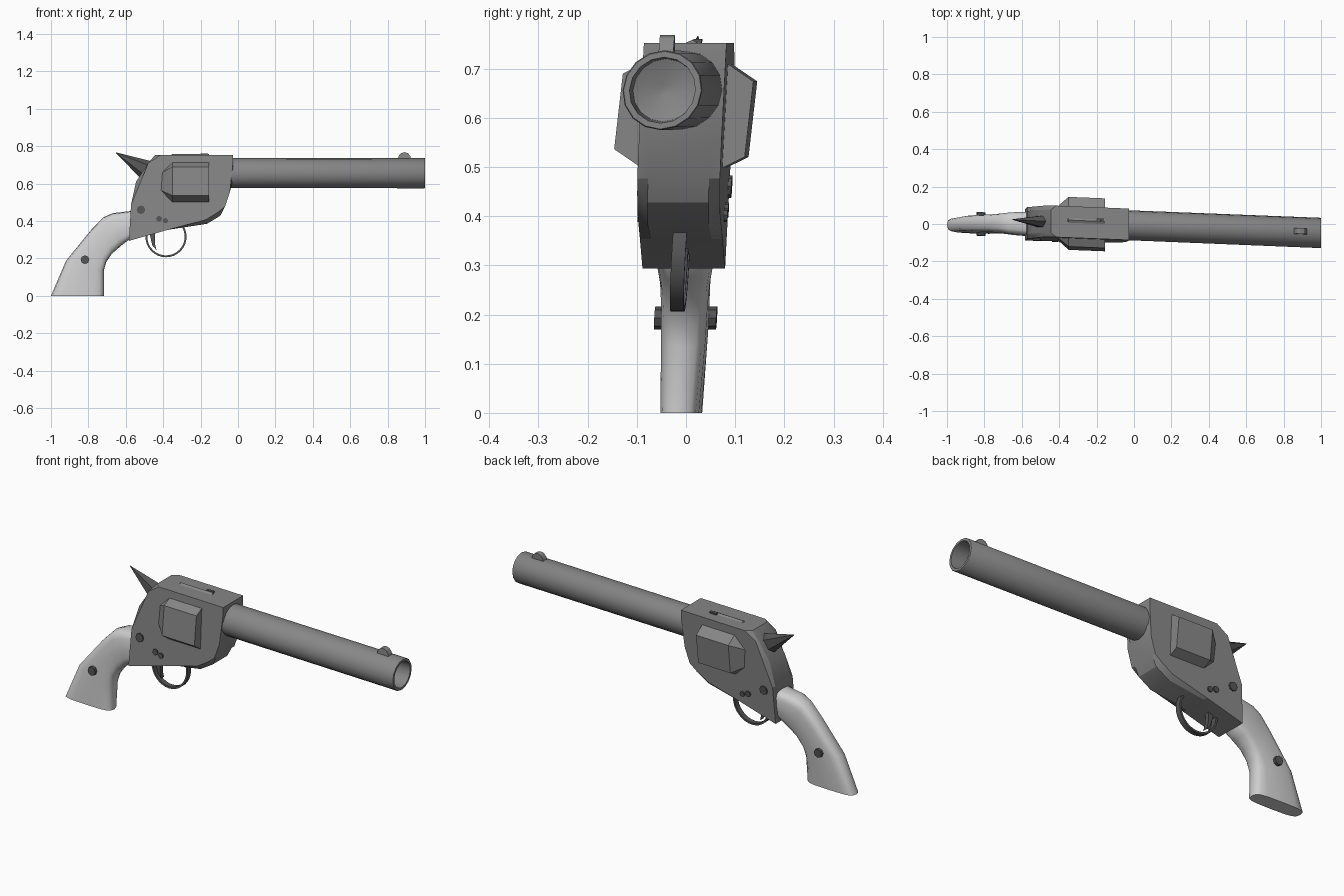
import bpy, bmesh, math
from mathutils import Matrix, Vector

cube = bpy.data.objects.get("Cube")
if cube:
    bpy.data.objects.remove(cube, do_unlink=True)


def material(name, value):
    mat = bpy.data.materials.new(name)
    mat.use_nodes = True
    colour = (value, value, value, 1)
    mat.diffuse_color = colour
    mat.node_tree.nodes["Principled BSDF"].inputs["Base Color"].default_value = colour
    return mat


steel = material("steel grey", 0.24)
dark = material("dark steel", 0.09)
ivory = material("pale grip", 0.62)

# The whole piece is turned and leaned slightly off the x axis
LEAN = Matrix(((1, 0, 0, 0), (-0.04, 1, 0.055, -0.044), (0, 0, 1, 0), (0, 0, 0, 1)))


def finish(name, bm, mat, angle=30):
    bm.transform(LEAN)
    bmesh.ops.recalc_face_normals(bm, faces=bm.faces)
    mesh = bpy.data.meshes.new(name)
    bm.to_mesh(mesh)
    bm.free()
    mesh.materials.append(mat)
    mesh.shade_smooth()
    mesh.set_sharp_from_angle(angle=math.radians(angle))
    obj = bpy.data.objects.new(name, mesh)
    bpy.context.collection.objects.link(obj)
    return obj


def loft(rings):
    """Skin a list of closed rings and cap both ends."""
    bm = bmesh.new()
    loops = [[bm.verts.new(p) for p in ring] for ring in rings]
    for a, b in zip(loops, loops[1:]):
        for i in range(len(a)):
            j = (i + 1) % len(a)
            bm.faces.new((a[i], a[j], b[j], b[i]))
    bm.faces.new(loops[0])
    bm.faces.new(loops[-1])
    return bm


def lathe(profile, sides, z, turn=0.0):
    """Rings of (x, radius) around a lengthwise axis."""
    steps = [2 * math.pi * i / sides + turn for i in range(sides)]
    return loft([[(x, r * math.sin(a), z + r * math.cos(a)) for a in steps]
                 for x, r in profile])


def prism(outline, half):
    return loft([[(x, y, z) for x, z in outline] for y in (-half, half)])


def pin(name, x, z, radius, half, mat):
    """Screw passing right through, showing a head on both sides."""
    circle = [(x + radius * math.cos(math.pi * i / 4), z + radius * math.sin(math.pi * i / 4))
              for i in range(8)]
    finish(name, prism(circle, half), mat)


# Frame: side profile with softened lower, front and rear edges
frame_outline = [(-0.583, 0.294), (-0.572, 0.487), (-0.545, 0.61), (-0.48, 0.71),
                 (-0.444, 0.752), (-0.027, 0.752), (-0.027, 0.62), (-0.043, 0.556),
                 (-0.07, 0.476), (-0.095, 0.428), (-0.166, 0.385), (-0.374, 0.353)]
bm = prism(frame_outline, 0.084)
soft = []
for e in bm.edges:
    a, b = (v.co for v in e.verts)
    mid = (a + b) / 2
    if abs(a.y - b.y) < 0.001:
        rear = mid.x < -0.45 and mid.z > 0.45
        lower = mid.x > -0.35 and mid.z < 0.6
        if rear or lower:
            soft.append(e)
bmesh.ops.bevel(bm, geom=soft, offset=0.022, segments=1, affect='EDGES')
finish("frame", bm, steel, 25)

# Barrel with a hollow muzzle
finish("barrel", lathe([(-0.06, 0.08), (0.997, 0.081), (1, 0.079), (1, 0.067),
                        (0.9, 0.064), (0.88, 0.01)], 16, 0.656), steel, 40)

# Six sided drum with a tapered rear end
finish("drum", lathe([(-0.42, 0.085), (-0.35, 0.154), (-0.155, 0.154)], 6, 0.605, 0.06),
       steel, 25)

# Front sight blade and small rear sight
hump = [(0.89 + 0.036 * math.cos(math.pi * i / 6), 0.728 + 0.04 * math.sin(math.pi * i / 6))
        for i in range(7)]
finish("front_sight", prism(hump, 0.015), steel)
bm = bmesh.new()
bmesh.ops.create_cube(bm, size=1, matrix=Matrix.LocRotScale(
    Vector((-0.18, 0.02, 0.752)), None, Vector((0.04, 0.015, 0.016))))
finish("rear_sight", bm, dark)

# Hammer: a flattened spike pointing up and back
base, tip = Vector((-0.49, 0, 0.672)), Vector((-0.652, 0, 0.765))
axis = (tip - base).normalized()
side = Vector((0, 1, 0))
up = side.cross(axis)


def spike_ring(centre, scale):
    angles = [math.pi * i / 3 for i in range(6)]
    return [centre + scale * (up * 0.055 * math.cos(a) + side * 0.037 * math.sin(a))
            for a in angles]


finish("hammer", loft([spike_ring(base, 1), spike_ring(tip, 0.03)]), dark, 25)

# Grip: rounded sections from the frame down to the butt
sections = [((-0.55, 0.456), (-0.55, 0.325), 0.066),
            ((-0.67, 0.442), (-0.626, 0.267), 0.06),
            ((-0.72, 0.42), (-0.674, 0.225), 0.053),
            ((-0.785, 0.353), (-0.706, 0.178), 0.049),
            ((-0.92, 0.187), (-0.717, 0.135), 0.047),
            ((-1, 0), (-0.717, 0), 0.041)]


def grip_ring(back, front, half, sides=16):
    ring = []
    for i in range(sides):
        a = 2 * math.pi * i / sides
        c, s = (math.copysign(abs(f(a)) ** 0.55, f(a)) for f in (math.cos, math.sin))
        t = (c + 1) / 2
        ring.append((back[0] + (front[0] - back[0]) * t, half * s,
                     back[1] + (front[1] - back[1]) * t))
    return ring


finish("grip", loft([grip_ring(*s) for s in sections]), ivory, 55)

# Screws
pin("grip_screw", -0.818, 0.193, 0.023, 0.063, dark)
pin("frame_screw", -0.519, 0.46, 0.023, 0.091, dark)
pin("trigger_screw", -0.422, 0.412, 0.016, 0.091, dark)
pin("guard_screw", -0.388, 0.402, 0.014, 0.091, dark)

# Trigger guard: a flat band bent into a ring
bm = bmesh.new()
band = []
count = 32
for i in range(count):
    a = 2 * math.pi * i / count
    band.append([bm.verts.new((-0.385 + r * math.cos(a), y, 0.316 + r * math.sin(a)))
                 for r, y in ((0.11, -0.014), (0.11, 0.014), (0.1, 0.014), (0.1, -0.014))])
for i in range(count):
    a, b = band[i], band[(i + 1) % count]
    for j in range(4):
        k = (j + 1) % 4
        bm.faces.new((a[j], a[k], b[k], b[j]))
finish("trigger_guard", bm, dark)

# Trigger
trigger_outline = [(-0.47, 0.39), (-0.47, 0.32), (-0.458, 0.27), (-0.435, 0.243),
                   (-0.443, 0.275), (-0.445, 0.32), (-0.43, 0.39)]
finish("trigger", prism(trigger_outline, 0.012), dark)
